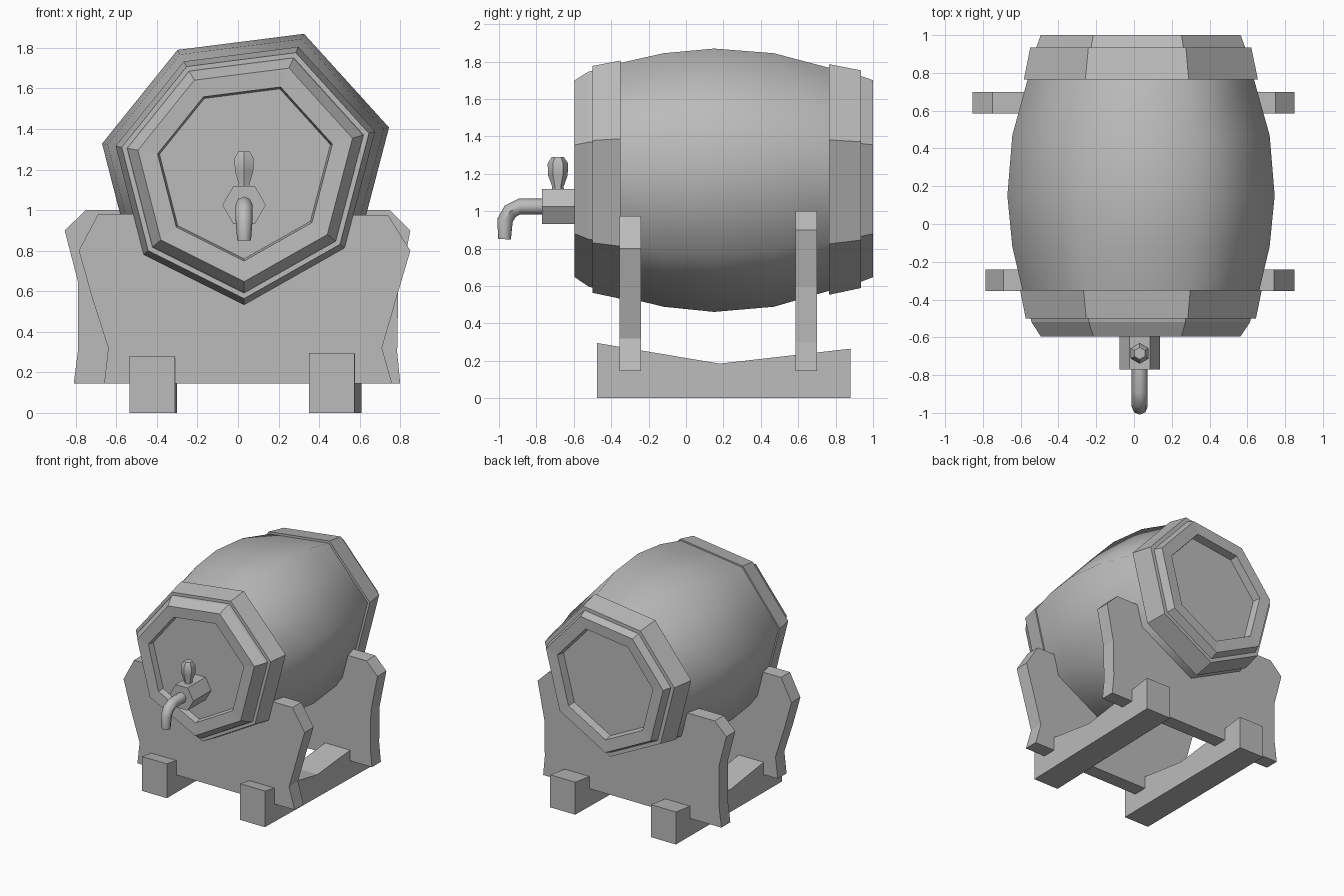
import bpy, bmesh, math
from mathutils import Vector

cube = bpy.data.objects.get("Cube")
if cube:
    bpy.data.objects.remove(cube, do_unlink=True)

grey = bpy.data.materials.new("plain grey")
grey.use_nodes = True
grey.diffuse_color = (0.5, 0.5, 0.5, 1)
grey.node_tree.nodes["Principled BSDF"].inputs["Base Color"].default_value = (0.5, 0.5, 0.5, 1)


def skin(name, rings, smooth=None, loop=False, caps=True):
    """Bridge a row of equal point rings into one surface."""
    bm = bmesh.new()
    rows = [[bm.verts.new(p) for p in ring] for ring in rings]
    n = len(rows[0])
    pairs = list(zip(rows, rows[1:])) + ([(rows[-1], rows[0])] if loop else [])
    for a, b in pairs:
        for i in range(n):
            j = (i + 1) % n
            bm.faces.new((a[i], a[j], b[j], b[i]))
    if caps and not loop:
        bm.faces.new(rows[0])
        bm.faces.new(rows[-1])
    bmesh.ops.recalc_face_normals(bm, faces=bm.faces)
    mesh = bpy.data.meshes.new(name)
    bm.to_mesh(mesh)
    bm.free()
    mesh.materials.append(grey)
    obj = bpy.data.objects.new(name, mesh)
    bpy.context.collection.objects.link(obj)
    if smooth:
        bpy.ops.object.select_all(action="DESELECT")
        obj.select_set(True)
        bpy.context.view_layer.objects.active = obj
        bpy.ops.object.shade_smooth_by_angle(angle=math.radians(smooth))
    return obj


# Uneven seven-sided cross-section of the barrel, about unit radius
HEPT = [(0.41, 0.93), (0.99, 0.29), (0.76, -0.59), (0, -1.02),
        (-0.76, -0.64), (-0.97, 0.18), (-0.455, 0.82)]
CX, CZ = 0.03, 1.198


def barrel_rings(profile):
    return [[(CX + r * x, y, CZ + r * z) for x, z in HEPT] for y, r in profile]


# Barrel: bulging staves, then two ends with recessed heads
skin("barrel_staves", barrel_rings([(-0.37, 0.635), (-0.12, 0.695), (0.15, 0.722),
                                    (0.47, 0.695), (0.77, 0.61)]), smooth=62)
skin("barrel_front_end", barrel_rings([(-0.54, 0.43), (-0.59, 0.44), (-0.595, 0.54),
                                       (-0.52, 0.59), (-0.36, 0.63)]))
skin("barrel_back_end", barrel_rings([(0.93, 0.43), (0.995, 0.44), (1.0, 0.54),
                                      (0.92, 0.57), (0.76, 0.60)]))

# Hoops
skin("front_hoop", barrel_rings([(-0.35, 0.62), (-0.35, 0.653), (-0.5, 0.622), (-0.5, 0.57)]),
     loop=True)
skin("back_hoop", barrel_rings([(0.765, 0.59), (0.765, 0.632), (0.935, 0.597), (0.935, 0.55)]),
     loop=True)


def circle(n, turn=0):
    return [(math.cos(math.tau * i / n + turn), math.sin(math.tau * i / n + turn))
            for i in range(n)]


# Tap body, a hexagonal block set in the front head
skin("tap_body", [[(0.03 + 0.107 * c, y, 1.025 + 0.107 * s) for c, s in circle(6)]
                  for y in (-0.77, -0.53)])

# Tap handle, turned upright
handle = [(1.1, 0.035), (1.13, 0.03), (1.19, 0.052), (1.255, 0.055), (1.29, 0.032)]
skin("tap_handle", [[(0.03 + r * c, -0.685 + r * s, z) for c, s in circle(6, math.pi / 6)]
                    for z, r in handle], smooth=35)

# Spout: a tube bending down
path = [(-0.75, 1.025, 0.042), (-0.89, 1.025, 0.042), (-0.94, 1.0, 0.042),
        (-0.968, 0.95, 0.042), (-0.97, 0.85, 0.034)]
spout = []
for k, (y, z, r) in enumerate(path):
    before, after = path[max(k - 1, 0)], path[min(k + 1, len(path) - 1)]
    along = Vector((0, after[0] - before[0], after[1] - before[1])).normalized()
    side = Vector((1, 0, 0))
    up = side.cross(along)
    spout.append([Vector((0.03, y, z)) + r * (c * side + s * up) for c, s in circle(8)])
skin("tap_spout", spout, smooth=46)


# Cradle plates: shaped sides, with a notch hidden under the barrel
def plate(name, left, right, y0, y1):
    notch = [(0.42, right[-1][1]), (0.36, 0.9), (0.03, 0.68), (-0.32, 0.9), (-0.38, left[-1][1])]
    outline = right + notch + left[::-1]
    skin(name, [[(x, y, z) for x, z in outline] for y in (y0, y1)])


plate("front_cradle",
      [(-0.66, 0.145), (-0.64, 0.32), (-0.72, 0.57), (-0.785, 0.8), (-0.69, 0.98)],
      [(0.76, 0.145), (0.71, 0.32), (0.785, 0.58), (0.85, 0.8), (0.74, 0.975)], -0.355, -0.24)
plate("back_cradle",
      [(-0.81, 0.145), (-0.79, 0.3), (-0.79, 0.65), (-0.855, 0.9), (-0.75, 1.0)],
      [(0.8, 0.145), (0.785, 0.3), (0.79, 0.6), (0.85, 0.9), (0.75, 1.0)], 0.585, 0.7)


# Floor beams, dipping in the middle
def beam(name, x0, x1, drift, tops):
    rings = []
    for y, top, t in zip((-0.475, 0.18, 0.88), tops, (0, 0.5, 1)):
        a, b = x0 + drift * t, x1 + drift * t
        rings.append([(a, y, 0), (b, y, 0), (b, y, top), (a, y, top)])
    skin(name, rings)


beam("left_beam", 0.35, 0.575, 0.035, (0.295, 0.185, 0.265))
beam("right_beam", -0.535, -0.31, 0.01, (0.28, 0.185, 0.265))
